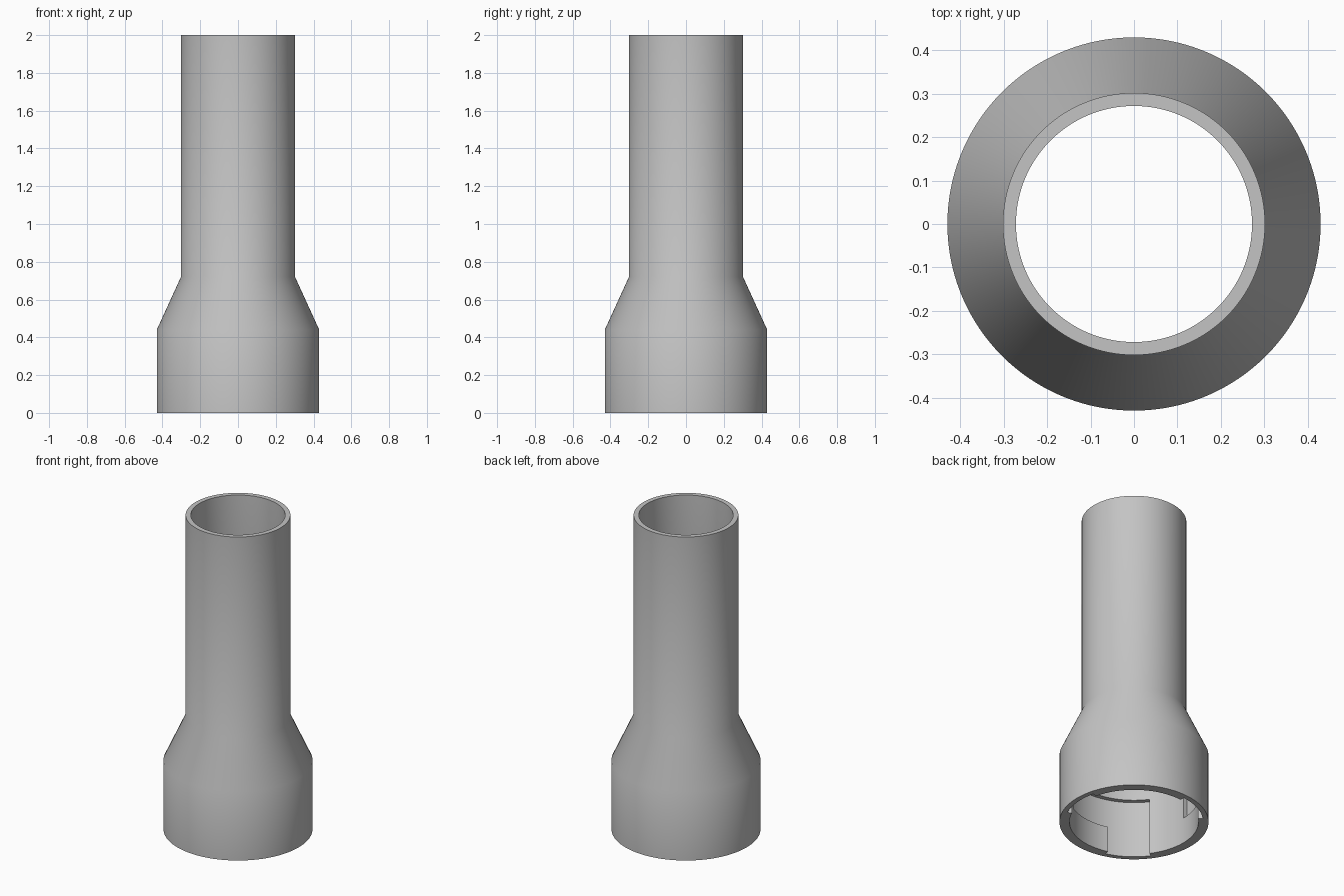
import bpy
import bmesh
from math import cos, sin, radians

cube = bpy.data.objects.get("Cube")
if cube:
    bpy.data.objects.remove(cube, do_unlink=True)

STEP = 2                      # degrees per side
SEGS = 360 // STEP
SOCKET_R, RECESS_R = 0.372, 0.40
BANDS = [0, 0.165, 0.36, 0.44]    # socket heights: entry, groove, plain wall

grey = bpy.data.materials.new("grey_plastic")
grey.use_nodes = True
colour = (0.55, 0.55, 0.55, 1)
grey.diffuse_color = colour
grey.node_tree.nodes["Principled BSDF"].inputs["Base Color"].default_value = colour

bm = bmesh.new()


def point(seg, r, z):
    a = radians(seg * STEP)
    return bm.verts.new((r * cos(a), r * sin(a), z))


def strip(seg, start, end):
    """One quad of a revolved wall between two (radius, height) points."""
    bm.faces.new([point(seg, *start), point(seg + 1, *start),
                  point(seg + 1, *end), point(seg, *end)])


def socket_radius(seg, band):
    """Three L-shaped bayonet slots: an open entry, then a sideways groove."""
    a = ((seg % SEGS + 0.5) * STEP - 96) % 120
    cut = (band == 0 and a < 38) or (band == 1 and a < 84)
    return RECESS_R if cut else SOCKET_R


# Outer skin, top rim and bore
profile = [(0.43, 0), (0.43, 0.44), (0.302, 0.72), (0.302, 2),
           (0.272, 2), (0.272, 0.72), (SOCKET_R, 0.44)]
for seg in range(SEGS):
    for start, end in zip(profile, profile[1:]):
        strip(seg, start, end)

    # Socket wall with its slots
    strip(seg, (socket_radius(seg, 0), 0), profile[0])
    for band in range(3):
        low, high = BANDS[band], BANDS[band + 1]
        r = socket_radius(seg, band)
        strip(seg, (r, high), (r, low))
        # Groove floor and ceiling
        above = socket_radius(seg, band + 1)
        if above != r:
            strip(seg, (above, high), (r, high))
        # Slot end walls
        beside = socket_radius(seg + 1, band)
        if beside != r:
            bm.faces.new([point(seg + 1, r, low), point(seg + 1, beside, low),
                          point(seg + 1, beside, high), point(seg + 1, r, high)])

bmesh.ops.remove_doubles(bm, verts=bm.verts, dist=0.0001)
bmesh.ops.recalc_face_normals(bm, faces=bm.faces)

mesh = bpy.data.meshes.new("tube_adapter")
bm.to_mesh(mesh)
bm.free()
mesh.materials.append(grey)
adapter = bpy.data.objects.new("tube_adapter", mesh)
bpy.context.collection.objects.link(adapter)

bpy.ops.object.select_all(action="DESELECT")
adapter.select_set(True)
bpy.context.view_layer.objects.active = adapter
bpy.ops.object.shade_smooth_by_angle(angle=radians(30))
